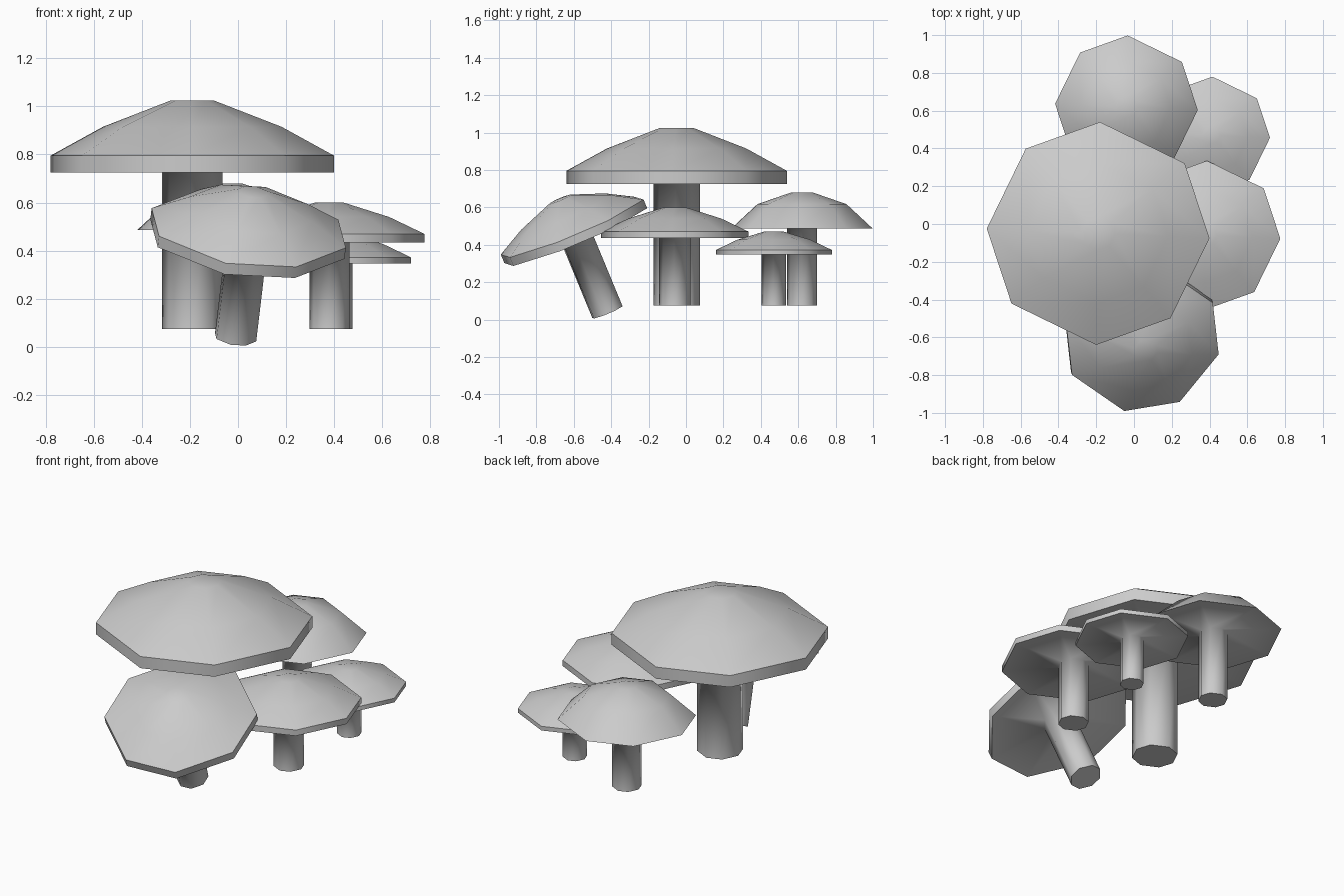
import bpy, bmesh
from math import radians, cos, sin
from mathutils import Vector, Matrix

cube = bpy.data.objects.get("Cube")
if cube:
    bpy.data.objects.remove(cube, do_unlink=True)

grey = bpy.data.materials.new("plain grey")
grey.use_nodes = True
tone = (0.6, 0.6, 0.6, 1)
grey.diffuse_color = tone
grey.node_tree.nodes["Principled BSDF"].inputs["Base Color"].default_value = tone

# slightly uneven octagon shared by every stem and cap
HALF = [-2.5, 39, 89, 130.5]
ANGLES = [radians(a) for a in HALF + [a + 180 for a in HALF]]


def mushroom(name, base, radius, stem, rim, mid, top, axis=(0, 0, 1), spin=0):
    """Heights: stem length, rim thickness, then mid ring and crown above rim."""
    stem_r = radius * 0.212
    edge = stem + rim
    profile = [(stem_r, 0), (stem_r, stem), (radius, stem)]
    if rim:
        profile.append((radius, edge))
    profile += [(radius * 0.63, edge + mid), (radius * 0.15, edge + top)]

    bm = bmesh.new()
    rings = [[bm.verts.new((r * cos(a), r * sin(a), z)) for a in ANGLES]
             for r, z in profile]
    n = len(ANGLES)
    for low, high in zip(rings, rings[1:]):
        for i in range(n):
            j = (i + 1) % n
            bm.faces.new((low[i], low[j], high[j], high[i]))
    bm.faces.new(rings[0][::-1])
    bm.faces.new(rings[-1])
    bmesh.ops.recalc_face_normals(bm, faces=bm.faces)

    # smooth shading, blended where the stem meets the gills, crisp elsewhere
    join = set(rings[1])
    for f in bm.faces:
        f.smooth = True
    for e in bm.edges:
        e.smooth = e.calc_face_angle() < radians(50) or set(e.verts) <= join

    turn = Vector((0, 0, 1)).rotation_difference(Vector(axis)).to_matrix().to_4x4()
    bm.transform(Matrix.Translation(base) @ turn @ Matrix.Rotation(radians(spin), 4, 'Z'))
    mesh = bpy.data.meshes.new(name)
    bm.to_mesh(mesh)
    bm.free()
    mesh.materials.append(grey)
    bpy.context.collection.objects.link(bpy.data.objects.new(name, mesh))


mushroom("large_mushroom", (-0.19, -0.05, 0.075), 0.59, 0.65, 0.07, 0.12, 0.23)
mushroom("back_mushroom", (-0.04, 0.62, 0.075), 0.378, 0.412, 0, 0.13, 0.193)
mushroom("left_mushroom", (0.38, -0.06, 0.075), 0.395, 0.36, 0.035, 0.07, 0.13)
mushroom("small_mushroom", (0.41, 0.47, 0.075), 0.31, 0.272, 0.025, 0.055, 0.1)
mushroom("leaning_mushroom", (-0.01, -0.42, 0.04), 0.42, 0.445, 0.05, 0.085, 0.163,
         axis=(0.11, -0.38, 0.917), spin=-11)
